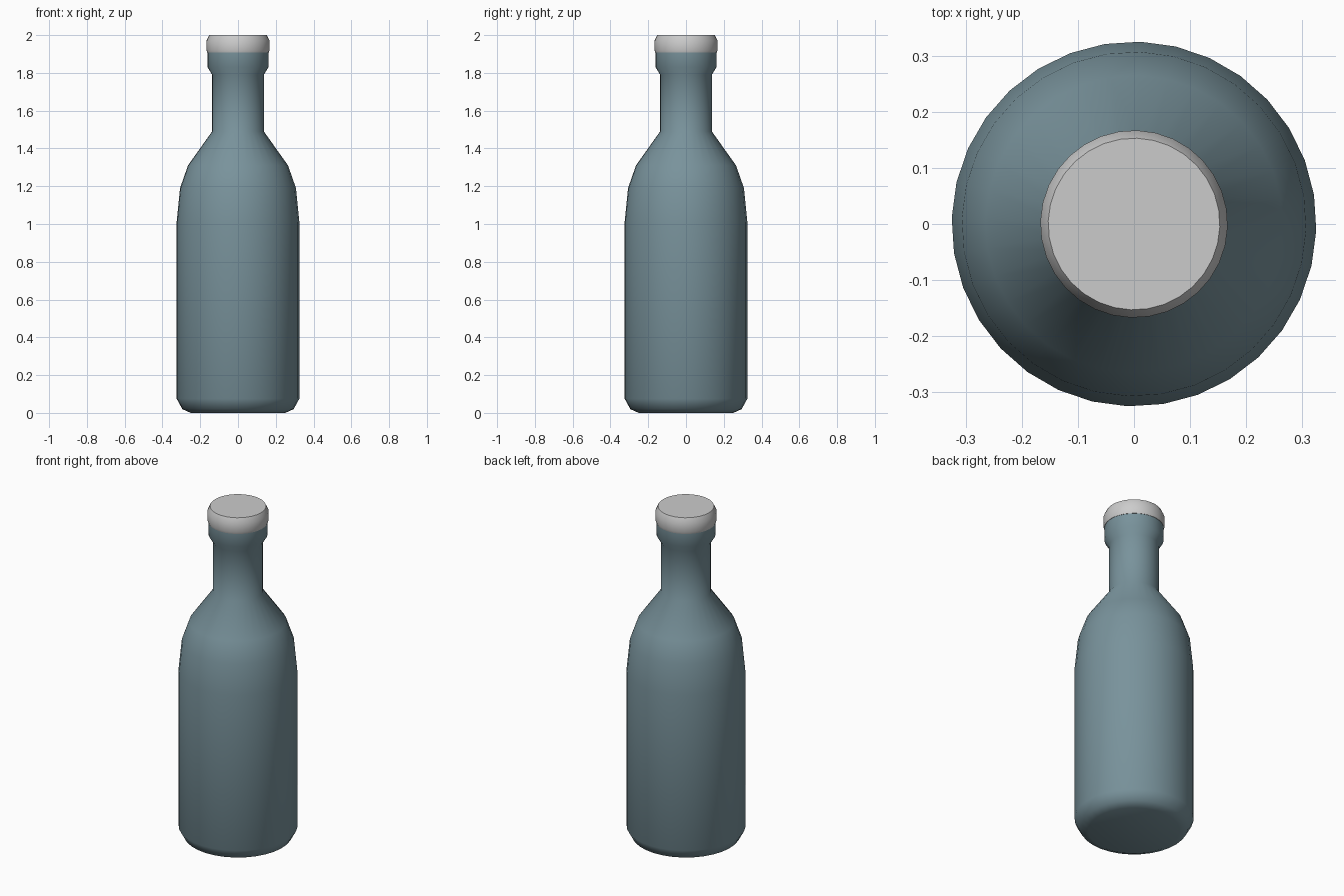
import bpy, bmesh, math

cube = bpy.data.objects.get("Cube")
if cube:
    bpy.data.objects.remove(cube, do_unlink=True)

SIDES = 32
TURN = math.radians(-2)


def material(name, rgb):
    m = bpy.data.materials.new(name)
    m.use_nodes = True
    m.diffuse_color = (*rgb, 1)
    bsdf = m.node_tree.nodes["Principled BSDF"]
    bsdf.inputs["Base Color"].default_value = (*rgb, 1)
    bsdf.inputs["Roughness"].default_value = 0.6
    return m


def lathe(name, profile, mat):
    """Turn a (radius, height) profile round z and close both ends."""
    bm = bmesh.new()
    rings = []
    for r, z in profile:
        angles = [TURN + math.tau * i / SIDES for i in range(SIDES)]
        rings.append([bm.verts.new((r * math.cos(a), r * math.sin(a), z)) for a in angles])
    for low, high in zip(rings, rings[1:]):
        for i in range(SIDES):
            j = (i + 1) % SIDES
            bm.faces.new((low[i], low[j], high[j], high[i]))
    bm.faces.new(rings[0][::-1])
    bm.faces.new(rings[-1])
    mesh = bpy.data.meshes.new(name)
    bm.to_mesh(mesh)
    bm.free()
    mesh.materials.append(mat)
    obj = bpy.data.objects.new(name, mesh)
    bpy.context.collection.objects.link(obj)
    bpy.ops.object.select_all(action="DESELECT")
    obj.select_set(True)
    bpy.context.view_layer.objects.active = obj
    bpy.ops.object.shade_smooth_by_angle(angle=math.radians(45))
    return obj


glass = material("blue grey glass", (0.19, 0.29, 0.33))
metal = material("light grey cap", (0.60, 0.60, 0.60))

# Bottle: rounded base, straight body, shoulder, neck and lip
lathe("bottle", [
    (0.25, 0), (0.295, 0.02), (0.325, 0.075), (0.325, 1.01),
    (0.307, 1.19), (0.265, 1.31), (0.137, 1.49), (0.137, 1.79),
    (0.161, 1.83), (0.161, 1.91),
], glass)

# Cap with a softened rim
lathe("cap", [
    (0.163, 1.907), (0.167, 1.92), (0.167, 1.97), (0.153, 2.0),
], metal)
